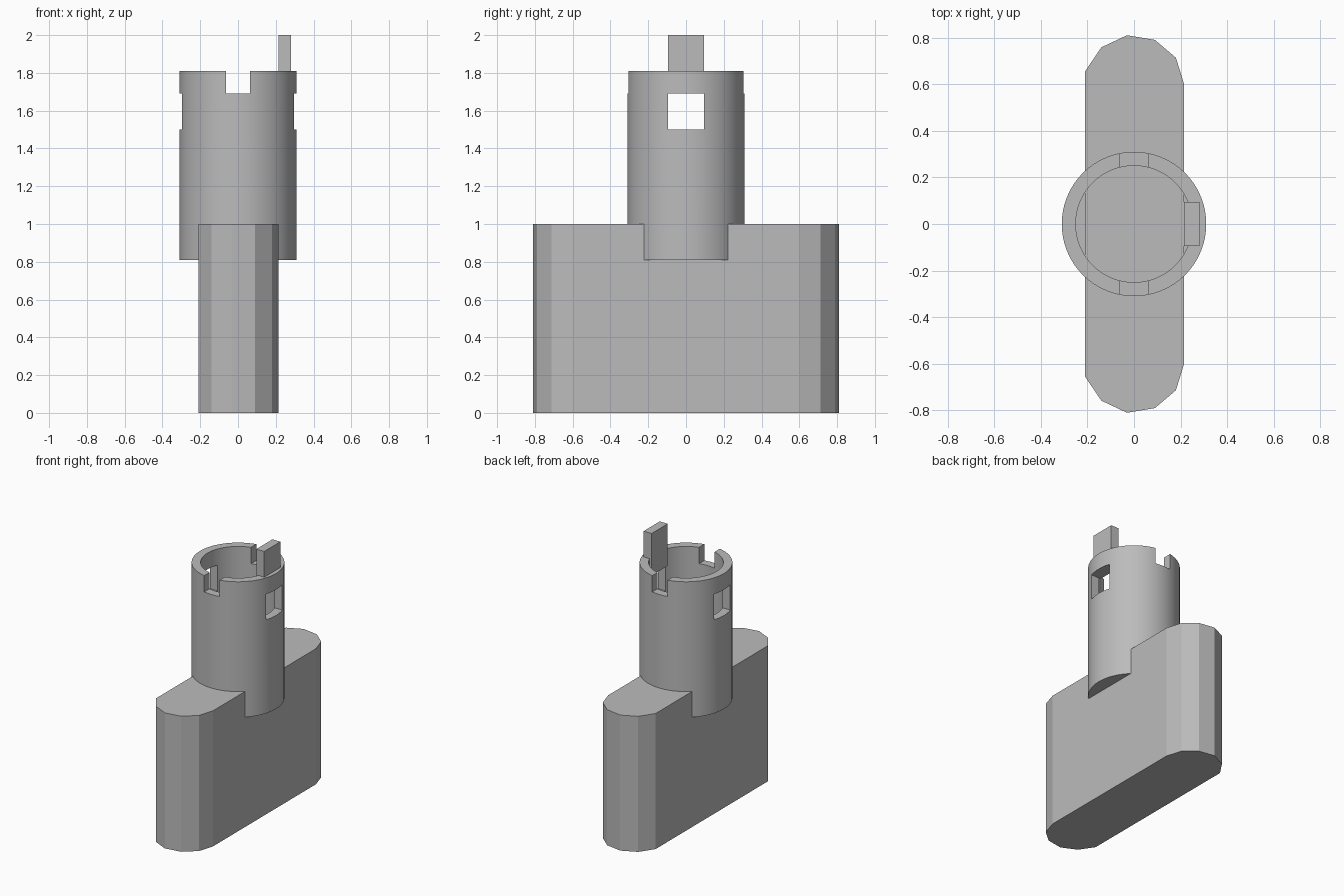
import bpy, bmesh, math

cube = bpy.data.objects.get("Cube")
if cube:
    bpy.data.objects.remove(cube, do_unlink=True)

grey = bpy.data.materials.new("plain_grey")
grey.use_nodes = True
colour = (0.5, 0.5, 0.5, 1)
grey.diffuse_color = colour
grey.node_tree.nodes["Principled BSDF"].inputs["Base Color"].default_value = colour


def prism(name, outline, z0, z1):
    """Extrude a closed outline from z0 up to z1."""
    bm = bmesh.new()
    base = bm.faces.new([bm.verts.new((x, y, z0)) for x, y in outline])
    top = bmesh.ops.extrude_face_region(bm, geom=[base])["geom"]
    verts = [v for v in top if isinstance(v, bmesh.types.BMVert)]
    bmesh.ops.translate(bm, verts=verts, vec=(0, 0, z1 - z0))
    bmesh.ops.recalc_face_normals(bm, faces=bm.faces)
    mesh = bpy.data.meshes.new(name)
    bm.to_mesh(mesh)
    bm.free()
    mesh.materials.append(grey)
    obj = bpy.data.objects.new(name, mesh)
    bpy.context.collection.objects.link(obj)
    return obj


def circle(radius, sides=96):
    return [(radius * math.cos(math.tau * i / sides),
             radius * math.sin(math.tau * i / sides)) for i in range(sides)]


def rect(x0, x1, y0, y1):
    return [(x0, y0), (x1, y0), (x1, y1), (x0, y1)]


# Flat-sided base with faceted ends, mirrored front to back
front_end = [(-0.21, -0.655), (-0.14, -0.758), (-0.03, -0.81),
             (0.09, -0.79), (0.18, -0.713), (0.215, -0.6)]
back_end = [(x, -y) for x, y in reversed(front_end)]
prism("base", front_end + back_end, 0, 1)

# Round socket, with bore, front-to-back slots and side windows cut out
socket = prism("socket", circle(0.31), 0.81, 1.81)
cutters = [
    prism("bore_cutter", circle(0.25), 0.875, 2.1),
    prism("slot_cutter", rect(-0.063, 0.063, -0.5, 0.5), 1.69, 2.1),
    prism("window_cutter", rect(-0.5, 0.5, -0.094, 0.094), 1.5, 1.69),
]
bpy.context.view_layer.objects.active = socket
for cutter in cutters:
    mod = socket.modifiers.new(cutter.name, "BOOLEAN")
    mod.operation = "DIFFERENCE"
    mod.solver = "EXACT"
    mod.object = cutter
    bpy.ops.object.modifier_apply(modifier=mod.name)
    bpy.data.objects.remove(cutter, do_unlink=True)

bpy.ops.object.select_all(action="DESELECT")
socket.select_set(True)
bpy.ops.object.shade_smooth_by_angle(angle=math.radians(30))

# Upright tab set into the rim
prism("key_tab", rect(0.215, 0.28, -0.094, 0.094), 1.69, 2)
